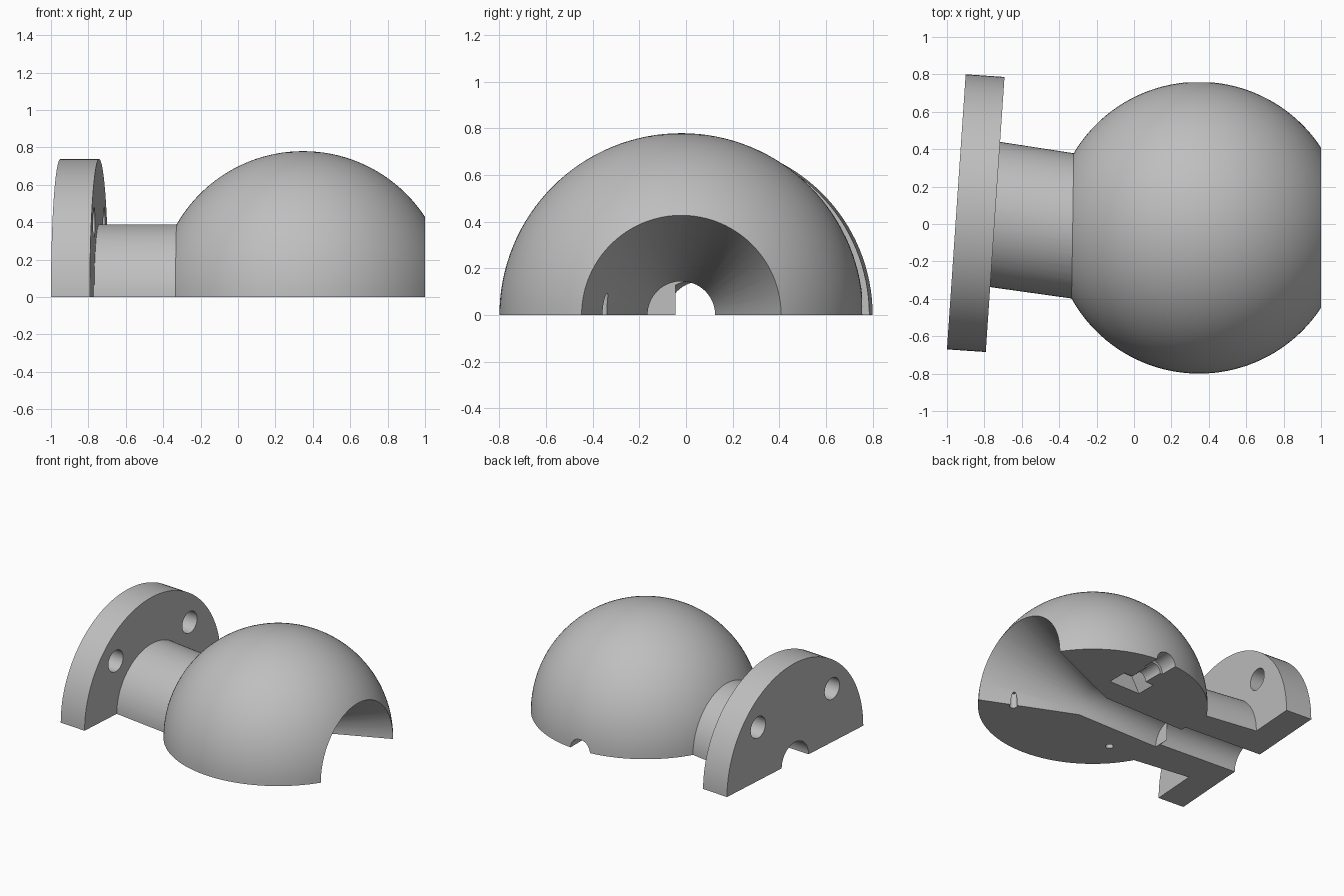
import bpy, bmesh, math
from mathutils import Vector

cube = bpy.data.objects.get("Cube")
if cube:
    bpy.data.objects.remove(cube, do_unlink=True)

grey = bpy.data.materials.new("plain_grey")
grey.use_nodes = True
colour = (0.52, 0.52, 0.52, 1)
grey.diffuse_color = colour
grey.node_tree.nodes["Principled BSDF"].inputs["Base Color"].default_value = colour


def make_object(name, bm):
    bmesh.ops.recalc_face_normals(bm, faces=bm.faces)
    mesh = bpy.data.meshes.new(name)
    bm.to_mesh(mesh)
    bm.free()
    mesh.materials.append(grey)
    obj = bpy.data.objects.new(name, mesh)
    bpy.context.collection.objects.link(obj)
    return obj


def loft(name, sections, sides=96):
    """Closed solid through round sections of (centre, axis, radius)."""
    bm = bmesh.new()
    rings = []
    for centre, axis, radius in sections:
        d = Vector(axis).normalized()
        ref = Vector((1, 0, 0)) if abs(d.z) > 0.9 else Vector((0, 0, 1))
        v = d.cross(ref).normalized()
        u = v.cross(d)
        turns = [math.tau * i / sides for i in range(sides)]
        rings.append([bm.verts.new(Vector(centre) + radius * (math.cos(a) * v + math.sin(a) * u))
                      for a in turns])
    for a, b in zip(rings, rings[1:]):
        for i in range(sides):
            j = (i + 1) % sides
            bm.faces.new((a[i], a[j], b[j], b[i]))
    bm.faces.new(rings[0])
    bm.faces.new(rings[-1])
    return make_object(name, bm)


def rod(name, start, end, radius, sides=48):
    axis = Vector(end) - Vector(start)
    return loft(name, [(start, axis, radius), (end, axis, radius)], sides)


def combine(target, tool, operation):
    tool.hide_render = True
    mod = target.modifiers.new(tool.name, 'BOOLEAN')
    mod.operation = operation
    mod.solver = 'EXACT'
    mod.object = tool
    bpy.context.view_layer.objects.active = target
    bpy.ops.object.modifier_apply(modifier=mod.name)
    bpy.data.objects.remove(tool, do_unlink=True)


X = Vector((1, 0, 0))
Y = Vector((0, 1, 0))
Z = Vector((0, 0, 1))
BALL = Vector((0.348, -0.02, 0))
BALL_R = 0.78
BORE_R = 0.145
NECK_R = 0.389

# Ball
bm = bmesh.new()
bmesh.ops.create_uvsphere(bm, u_segments=128, v_segments=64, radius=BALL_R)
bmesh.ops.translate(bm, verts=bm.verts, vec=BALL)
body = make_object("ball_socket_half", bm)

# Flange, tilted slightly against the ball axis
tilt = Vector((0.9977, -0.068, 0)).normalized()
outer = Vector((-0.95, 0.065, 0))
inner = outer + tilt * 0.208
flange = rod("flange", outer, inner, 0.737, 128)

# Slanted neck joining the ball to the flange
root = Vector((-0.328, -0.01, 0))
slant = (root - inner).normalized()
neck = loft("neck", [(inner - slant * 0.06, tilt, NECK_R), (inner, tilt, NECK_R),
                     (root, X, NECK_R), (root + slant * 0.06, X, NECK_R)])
combine(body, neck, 'UNION')
combine(body, flange, 'UNION')

# Flared mouth and straight bore through the ball
rim_r = 0.428
slope = (rim_r - BORE_R) / (1 - BALL.x)
bore_end = Vector((-0.33, BALL.y, 0))
mouth = loft("mouth_cutter", [(bore_end, X, BORE_R), (BALL, X, BORE_R),
                              (BALL + X * 0.8, X, BORE_R + slope * 0.8)])
combine(body, mouth, 'DIFFERENCE')

# Bore through flange and neck
combine(body, rod("neck_bore_cutter", outer - tilt * 0.1, outer + tilt * 0.626, BORE_R, 96),
        'DIFFERENCE')

# Flange bolt holes
across = tilt.cross(Z)
for side in (-1, 1):
    offset = (across * side + Z) * 0.4
    combine(body, rod("bolt_hole_cutter", outer + offset - tilt * 0.05,
                      inner + offset + tilt * 0.05, 0.08), 'DIFFERENCE')

# Clamp screw passage with hexagonal nut pocket
def on_screw(y):
    return Vector((BALL.x, y, 0))

combine(body, rod("nut_pocket_cutter", on_screw(0.315), on_screw(0.465), 0.128, 6), 'DIFFERENCE')
combine(body, rod("screw_shaft_cutter", on_screw(0.44), on_screw(0.66), 0.06), 'DIFFERENCE')
combine(body, rod("screw_head_cutter", on_screw(0.62), on_screw(0.9), 0.08), 'DIFFERENCE')

# Dowel holes in the split face
for x in (-0.085, 0.766):
    spot = Vector((x, -0.362, 0))
    combine(body, rod("dowel_hole_cutter", spot - Z * 0.1, spot + Z * 0.11, 0.027, 24),
            'DIFFERENCE')

# Split face: remove everything below the middle plane
bm = bmesh.new()
bmesh.ops.create_cube(bm, size=4)
bmesh.ops.translate(bm, verts=bm.verts, vec=-2 * Z)
combine(body, make_object("lower_half_cutter", bm), 'DIFFERENCE')

# Smooth curved surfaces, crisp edges
for obj in bpy.context.selected_objects:
    obj.select_set(False)
body.select_set(True)
bpy.context.view_layer.objects.active = body
bpy.ops.object.shade_smooth_by_angle(angle=math.radians(25))
